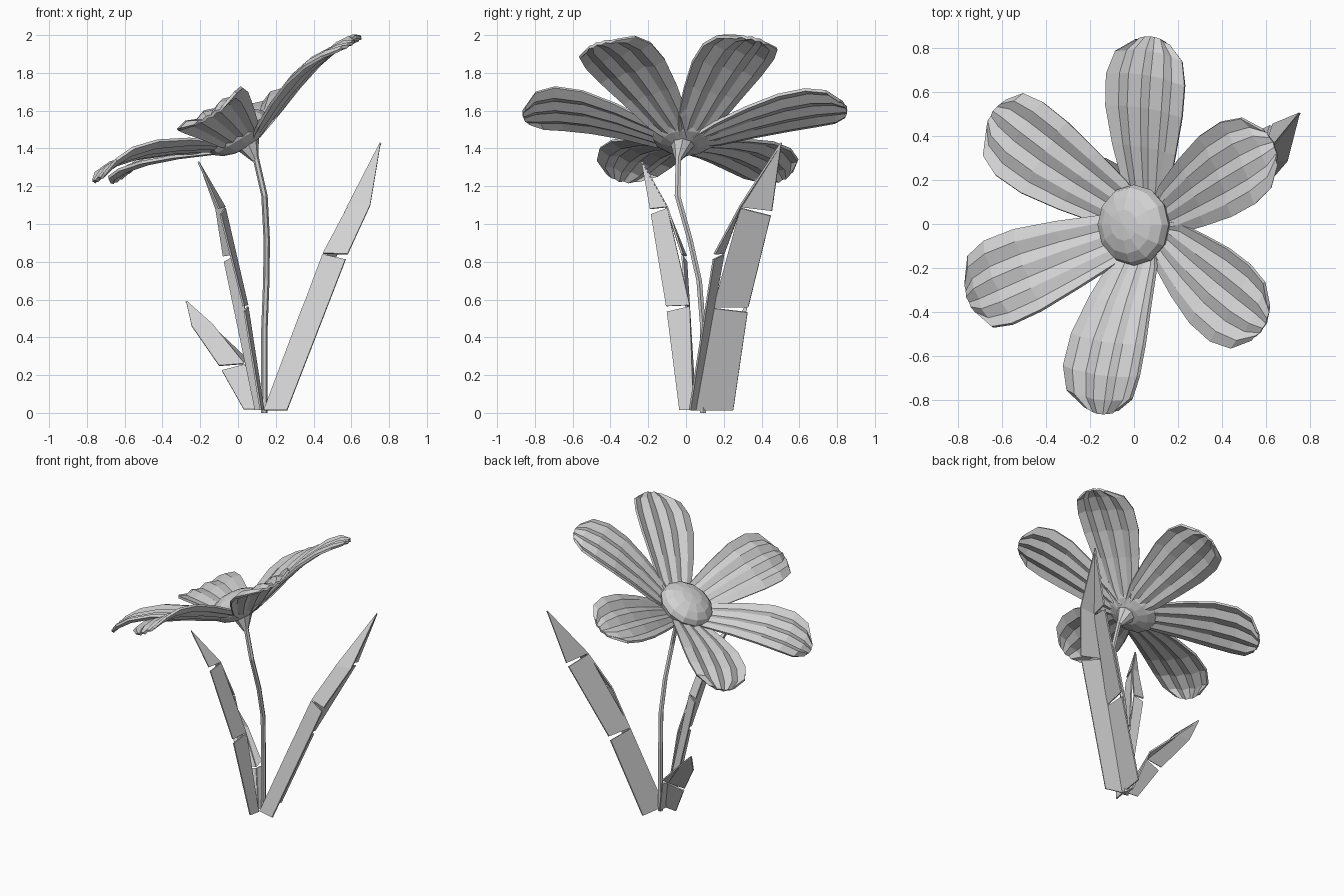
import bpy, bmesh, math
from math import sin, cos, radians
from mathutils import Vector, Matrix

old = bpy.data.objects.get("Cube")
if old:
    bpy.data.objects.remove(old, do_unlink=True)

grey = bpy.data.materials.new("plain grey")
grey.use_nodes = True
grey.diffuse_color = (0.64, 0.64, 0.64, 1)
grey.node_tree.nodes["Principled BSDF"].inputs["Base Color"].default_value = (0.64, 0.64, 0.64, 1)


def add_object(name, bm, thickness=0):
    bmesh.ops.recalc_face_normals(bm, faces=bm.faces)
    mesh = bpy.data.meshes.new(name)
    bm.to_mesh(mesh)
    bm.free()
    mesh.materials.append(grey)
    ob = bpy.data.objects.new(name, mesh)
    bpy.context.collection.objects.link(ob)
    if thickness:
        mod = ob.modifiers.new("thickness", "SOLIDIFY")
        mod.thickness = thickness
        mod.offset = 0
    return ob


def skin(bm, rows, closed=False):
    """Join rows of points with quads."""
    grid = [[bm.verts.new(p) for p in row] for row in rows]
    n = len(grid[0])
    for a, b in zip(grid, grid[1:]):
        for i in range(n if closed else n - 1):
            j = (i + 1) % n
            bm.faces.new((a[i], a[j], b[j], b[i]))
    return grid


# Flower head frame: its axis leans towards -x
head = Matrix.Translation((0.055, -0.005, 1.43)) @ Matrix.Rotation(radians(-31), 4, "Y")

# Petals: pleated, cupped strips; stations are radius, half width, height
STATIONS = [(0.05, 0.06, 0.0), (0.18, 0.12, 0.05), (0.36, 0.165, 0.12),
            (0.54, 0.2, 0.175), (0.69, 0.205, 0.2), (0.8, 0.175, 0.197), (0.865, 0.09, 0.18)]
COLUMNS = 8


def petal(name, azimuth, lift):
    bm = bmesh.new()
    turn = head @ Matrix.Rotation(radians(azimuth), 4, "Z")
    rows = []
    for r, w, h in STATIONS:
        row = []
        for i in range(COLUMNS):
            s = 2 * i / (COLUMNS - 1) - 1
            pleat = (0.5 if i % 2 else -0.5) * 0.1 * w
            row.append(turn @ Vector((r - 0.03 * s * s * r, w * s, h * lift + pleat + 0.05 * w * s * s)))
        rows.append(row)
    skin(bm, rows)
    add_object(name, bm, 0.016)


PETALS = [(25, 0.95), (82, 0.75), (144, 1.05), (203, 1.35), (263, 1.25), (328, 0.95)]
for k, (azimuth, lift) in enumerate(PETALS):
    petal(f"petal_{k + 1}", azimuth, lift)

# Flower centre: a flattened faceted ball
bm = bmesh.new()
bmesh.ops.create_uvsphere(bm, u_segments=12, v_segments=8, radius=1,
                          matrix=head @ Matrix.Translation((-0.02, 0, 0.075)) @ Matrix.Diagonal((0.185, 0.185, 0.095, 1)))
add_object("flower_centre", bm)

# Calyx: a cone under the petals
bm = bmesh.new()
tip = Vector((0.092, -0.04, 1.34))
rows = []
for centre, radius in ((tip, 0.018), (head @ Vector((0, 0, 0.03)), 0.085)):
    rows.append([centre + head.to_3x3() @ Vector((radius * cos(a), radius * sin(a), 0))
                 for a in (math.tau * i / 8 for i in range(8))])
for ring in skin(bm, rows, True):
    bm.faces.new(ring)
add_object("calyx", bm)

# Stem: a six-sided tube along a bent path
PATH = [(0.14, 0.09, 0), (0.14, 0.09, 0.45), (0.15, 0.07, 0.7), (0.152, 0.02, 0.92),
        (0.14, -0.045, 1.15), (0.092, -0.04, 1.36)]
bm = bmesh.new()
rows = [[Vector(p) + 0.017 * Vector((cos(a), sin(a), 0)) for a in (math.tau * i / 6 for i in range(6))]
        for p in PATH]
grid = skin(bm, rows, True)
bm.faces.new(grid[0])
bm.faces.new(grid[-1])
add_object("stem", bm)


# Leaves: two strips meeting at a keel, cut by wedge-shaped notches
def blade(name, keel, edge, notches):
    bm = bmesh.new()
    keel, edge = [Vector(p) for p in keel], [Vector(p) for p in edge]
    for i in range(len(edge)):
        a, b = keel[i], edge[i]
        c = keel[i + 1]
        points = [a, b]
        if i + 1 < len(edge):
            d = edge[i + 1]
            if i + 1 in notches:
                d = d + (b - d).normalized() * 0.03
                c = c + (a - c).normalized() * 0.006
            points.append(d)
        points.append(c)
        bm.faces.new([bm.verts.new(p) for p in points])
    bmesh.ops.remove_doubles(bm, verts=bm.verts, dist=0.001)
    add_object(name, bm, 0.01)


tall = (0.755, 0.505, 1.43)
blade("tall_leaf_back_half",
      [(0.14, 0.05, 0.015), (0.345, 0.145, 0.56), (0.58, 0.29, 1.09), tall],
      [(0.17, 0.25, 0.015), (0.385, 0.33, 0.56), (0.635, 0.455, 1.07)], (1, 2))
blade("tall_leaf_front_half",
      [(0.14, 0.05, 0.015), (0.45, 0.2, 0.845), (0.58, 0.29, 1.09), tall],
      [(0.26, 0.02, 0.015), (0.58, 0.15, 0.84), (0.70, 0.29, 1.1)], (1,))

middle = (-0.21, -0.235, 1.33)
blade("middle_leaf_front_half",
      [(0.135, 0.04, 0.015), (0.05, 0.02, 0.57), (-0.07, -0.1, 1.09), middle],
      [(0.12, -0.035, 0.015), (0.03, -0.105, 0.565), (-0.10, -0.19, 1.08)], (1, 2))
blade("middle_leaf_back_half",
      [(0.135, 0.04, 0.015), (-0.015, -0.02, 0.84), (-0.07, -0.1, 1.09), middle],
      [(0.09, 0.05, 0.015), (-0.08, 0.0, 0.83), (-0.12, -0.1, 1.08)], (1,))

small = (-0.275, 0.33, 0.59)
blade("small_leaf_front_half",
      [(0.12, 0.06, 0.02), (0.03, 0.165, 0.26), (-0.14, 0.265, 0.47), small],
      [(0.03, 0.07, 0.02), (-0.1, 0.155, 0.25), (-0.245, 0.265, 0.46)], (1,))
blade("small_leaf_back_half",
      [(0.12, 0.06, 0.02), (0.03, 0.165, 0.26), (-0.14, 0.265, 0.47), small],
      [(0.12, 0.13, 0.02), (0.04, 0.21, 0.29), (-0.13, 0.3, 0.45)], (1,))
